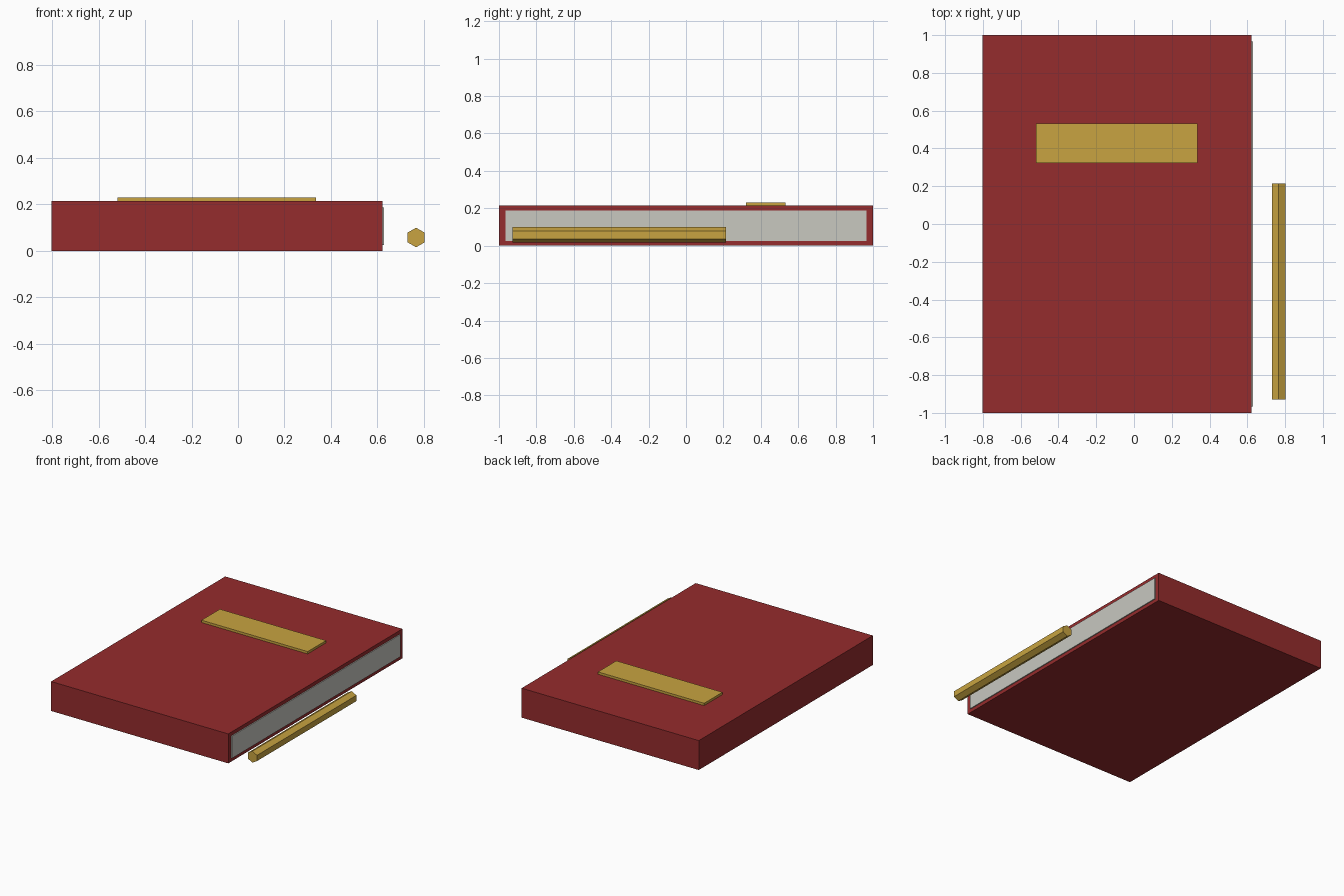
import bpy, math

if "Cube" in bpy.data.objects:
    bpy.data.objects.remove(bpy.data.objects["Cube"])


def material(name, color):
    m = bpy.data.materials.new(name)
    m.diffuse_color = (*color, 1)
    m.use_nodes = True
    m.node_tree.nodes["Principled BSDF"].inputs["Base Color"].default_value = m.diffuse_color
    return m


RED = material("dark red", (0.30, 0.025, 0.026))
GOLD = material("gold", (0.58, 0.37, 0.052))
PAPER = material("paper grey", (0.58, 0.58, 0.53))


def box(name, x, y, z, mat):
    """Box from (min, max) ranges on each axis."""
    bpy.ops.mesh.primitive_cube_add(size=1)
    o = bpy.context.object
    o.name = name
    o.location = [(a + b) / 2 for a, b in (x, y, z)]
    o.scale = [b - a for a, b in (x, y, z)]
    bpy.ops.object.transform_apply(location=False, rotation=False, scale=True)
    o.data.materials.append(mat)
    return o


# Book cover, page block showing at the right side, and title plate
box("book_cover", (-0.803, 0.622), (-1, 1), (0, 0.214), RED)
box("page_block", (-0.75, 0.629), (-0.966, 0.966), (0.026, 0.187), PAPER)
box("title_plate", (-0.519, 0.335), (0.322, 0.533), (0.212, 0.231), GOLD)

# Six-sided pencil lying along the right side, corner upward
bpy.ops.mesh.primitive_cylinder_add(vertices=6, radius=0.042, depth=1.143,
                                    location=(0.766, -0.357, 0.058),
                                    rotation=(math.pi / 2, 0, 0))
pencil = bpy.context.object
pencil.name = "pencil"
pencil.data.materials.append(GOLD)
